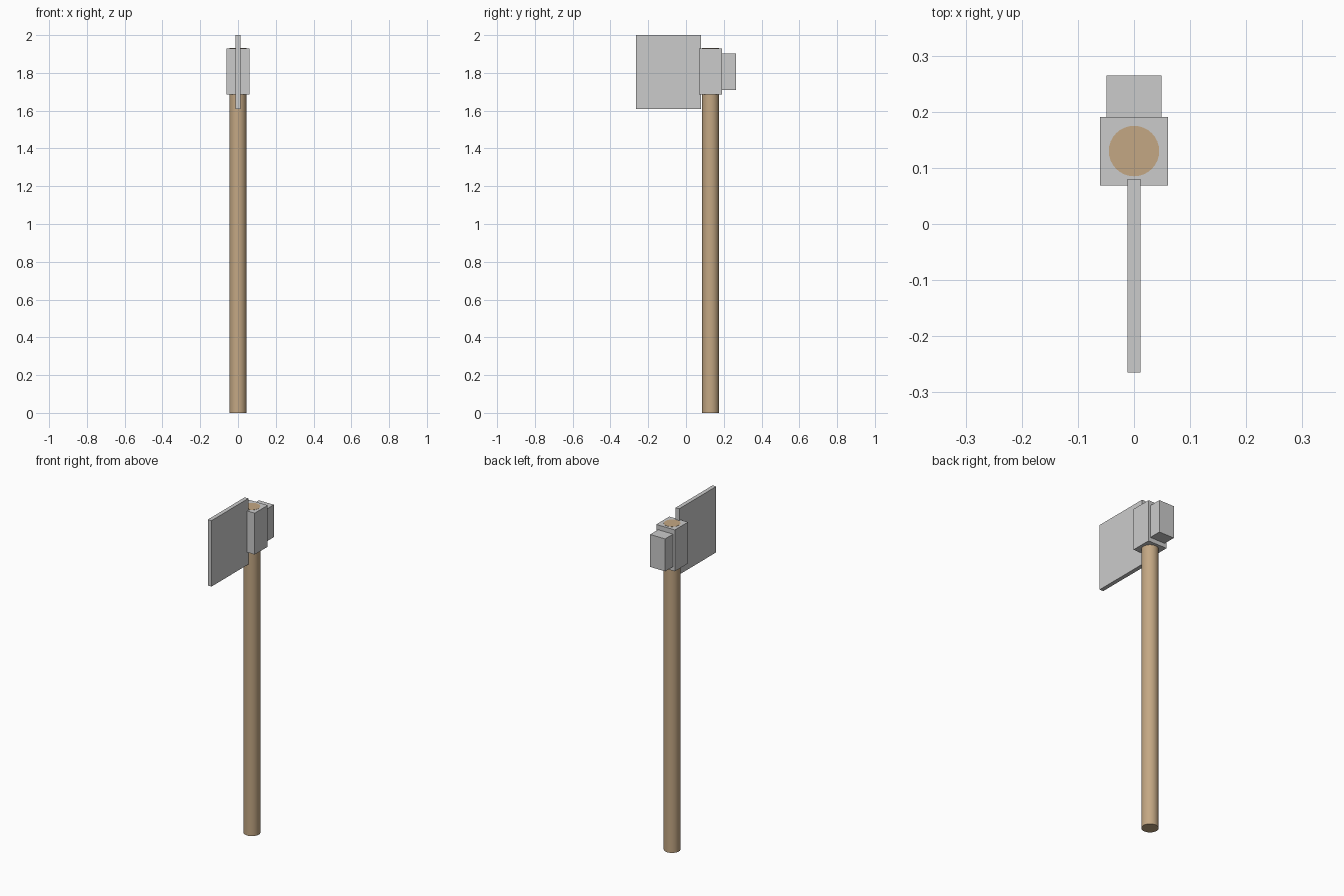
import bpy
import math

if "Cube" in bpy.data.objects:
    bpy.data.objects.remove(bpy.data.objects["Cube"])

HANDLE_Y = 0.13


def box(name, xr, yr, zr):
    """Box from its min/max extents on each axis."""
    bpy.ops.mesh.primitive_cube_add(
        size=1, location=[(r[0] + r[1]) / 2 for r in (xr, yr, zr)])
    ob = bpy.context.object
    ob.name = name
    ob.scale = [r[1] - r[0] for r in (xr, yr, zr)]
    bpy.ops.object.transform_apply(location=False, rotation=False, scale=True)
    return ob


# Wooden handle, passing through the eye block and just showing on top
TOP = 1.931
bpy.ops.mesh.primitive_cylinder_add(
    vertices=32, radius=0.045, depth=TOP, location=(0, HANDLE_Y, TOP / 2))
handle = bpy.context.object
handle.name = "handle"
bpy.ops.object.shade_smooth_by_angle(angle=math.radians(30))
wood = bpy.data.materials.new("wood")
wood.diffuse_color = (0.55, 0.39, 0.23, 1)
wood.use_nodes = True
wood.node_tree.nodes["Principled BSDF"].inputs["Base Color"].default_value = wood.diffuse_color
handle.data.materials.append(wood)

# Axe head: thin blade at the front, eye block round the handle, poll behind
box("blade", (-0.012, 0.012), (-0.265, 0.08), (1.61, 2.0))
box("eye_block", (-0.061, 0.061), (0.069, 0.191), (1.685, 1.93))
box("poll", (-0.049, 0.049), (0.188, 0.265), (1.71, 1.902))
